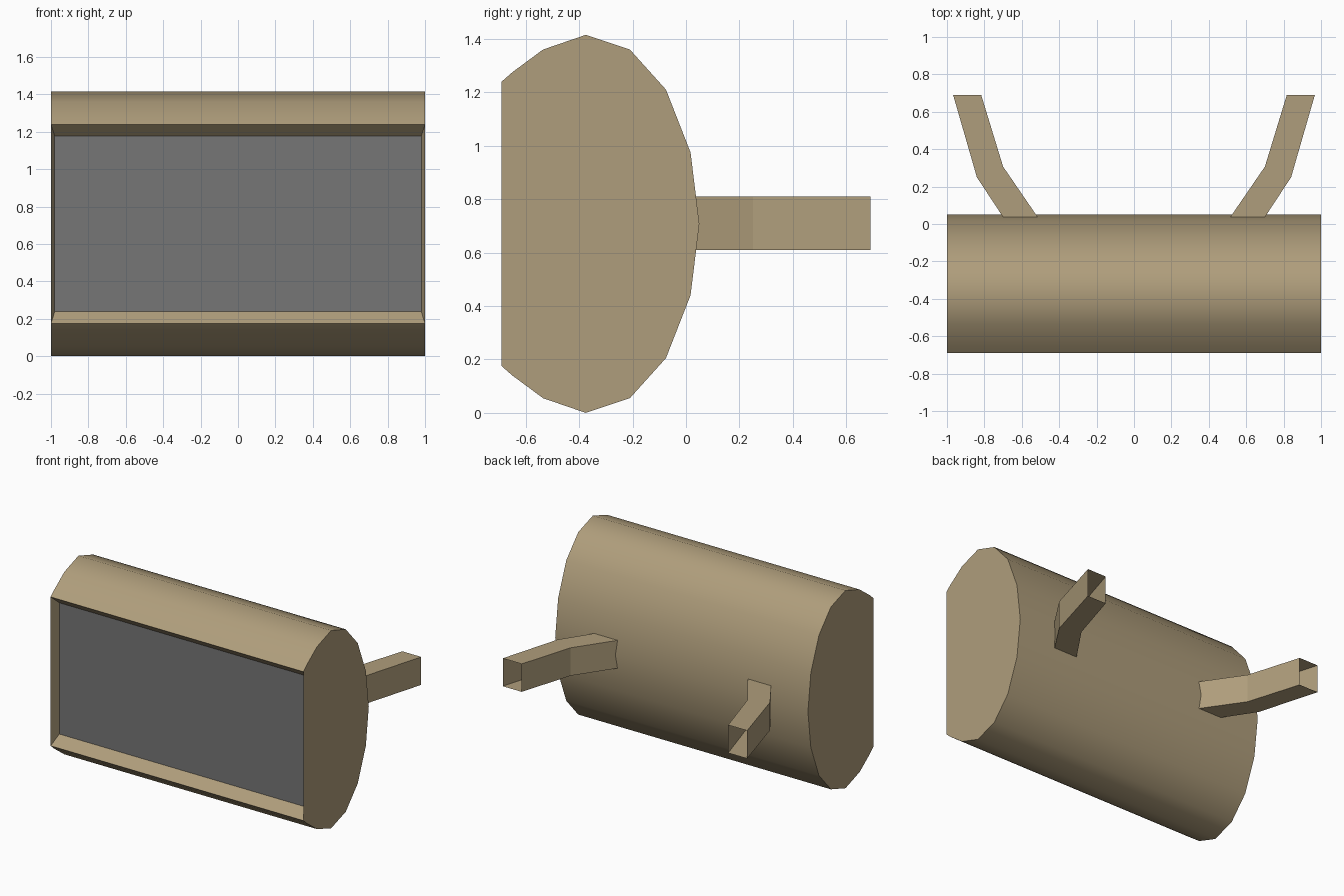
import bpy, bmesh, math

if "Cube" in bpy.data.objects:
    bpy.data.objects.remove(bpy.data.objects["Cube"])


def material(name, color):
    m = bpy.data.materials.new(name)
    m.diffuse_color = (*color, 1)
    m.use_nodes = True
    m.node_tree.nodes["Principled BSDF"].inputs["Base Color"].default_value = m.diffuse_color
    return m


TAN = material("tan", (0.43, 0.34, 0.20))
DARK = material("dark_grey", (0.18, 0.18, 0.18))


def finish(bm, name, mat):
    me = bpy.data.meshes.new(name)
    bm.to_mesh(me)
    bm.free()
    me.materials.append(mat)
    ob = bpy.data.objects.new(name, me)
    bpy.context.collection.objects.link(ob)
    return ob


def rect(bm, x, y, z0, z1):
    return [bm.verts.new(p) for p in ((-x, y, z0), (x, y, z0), (x, y, z1), (-x, y, z1))]


MID = 0.7075
PANEL_Y = -0.62

# Housing: half profile (y, z) mirrored about mid height, swept along x
upper = [(-0.69, 1.24), (-0.65, 1.275), (-0.535, 1.36), (-0.375, 1.415),
         (-0.21, 1.36), (-0.075, 1.21), (0.017, 0.975)]
profile = upper + [(0.05, MID)] + [(y, 2 * MID - z) for y, z in reversed(upper)]
bm = bmesh.new()
left, right = [[bm.verts.new((x, y, z)) for y, z in profile] for x in (-1, 1)]
for i in range(len(profile) - 1):
    bm.faces.new((left[i], left[i + 1], right[i + 1], right[i]))
bm.faces.new(left)
bm.faces.new(right)
# Bevelled frame sloping in to the screen
outer = [left[-1], right[-1], right[0], left[0]]
inner = rect(bm, 0.98, PANEL_Y, 0.238, 1.177)
for i in range(4):
    j = (i + 1) % 4
    bm.faces.new((outer[i], outer[j], inner[j], inner[i]))
bmesh.ops.recalc_face_normals(bm, faces=bm.faces)
# Make sure the normals point outwards on the open shell
bm.faces.ensure_lookup_table()
if bm.faces[2].normal.z < 0:
    bmesh.ops.reverse_faces(bm, faces=bm.faces)
housing = finish(bm, "housing", TAN)
bpy.context.view_layer.objects.active = housing
housing.select_set(True)
bpy.ops.object.shade_smooth_by_angle(angle=math.radians(45))

# Screen panel
bm = bmesh.new()
bm.faces.new(rect(bm, 0.98, PANEL_Y, 0.238, 1.177))
finish(bm, "screen", DARK)

# Bent, open-ended square tubes at the back
stations = [((0.515, 0.037), (0.70, 0.037)),
            ((0.70, 0.307), (0.84, 0.25)),
            ((0.817, 0.69), (0.967, 0.69))]
for side, label in ((-1, "left"), (1, "right")):
    bm = bmesh.new()
    rings = []
    for a, b in stations:
        rings.append([bm.verts.new((side * x, y, z)) for (x, y), z in
                      ((a, 0.61), (b, 0.61), (b, 0.81), (a, 0.81))])
    for r, s in zip(rings, rings[1:]):
        for i in range(4):
            j = (i + 1) % 4
            quad = (r[i], s[i], s[j], r[j])
            bm.faces.new(quad if side > 0 else quad[::-1])
    bm.normal_update()
    # Bottom wall must face down
    bm.faces.ensure_lookup_table()
    bottom = min(bm.faces, key=lambda f: f.calc_center_median().z)
    if bottom.normal.z > 0:
        bmesh.ops.reverse_faces(bm, faces=bm.faces)
    finish(bm, f"{label}_bracket_arm", TAN)
